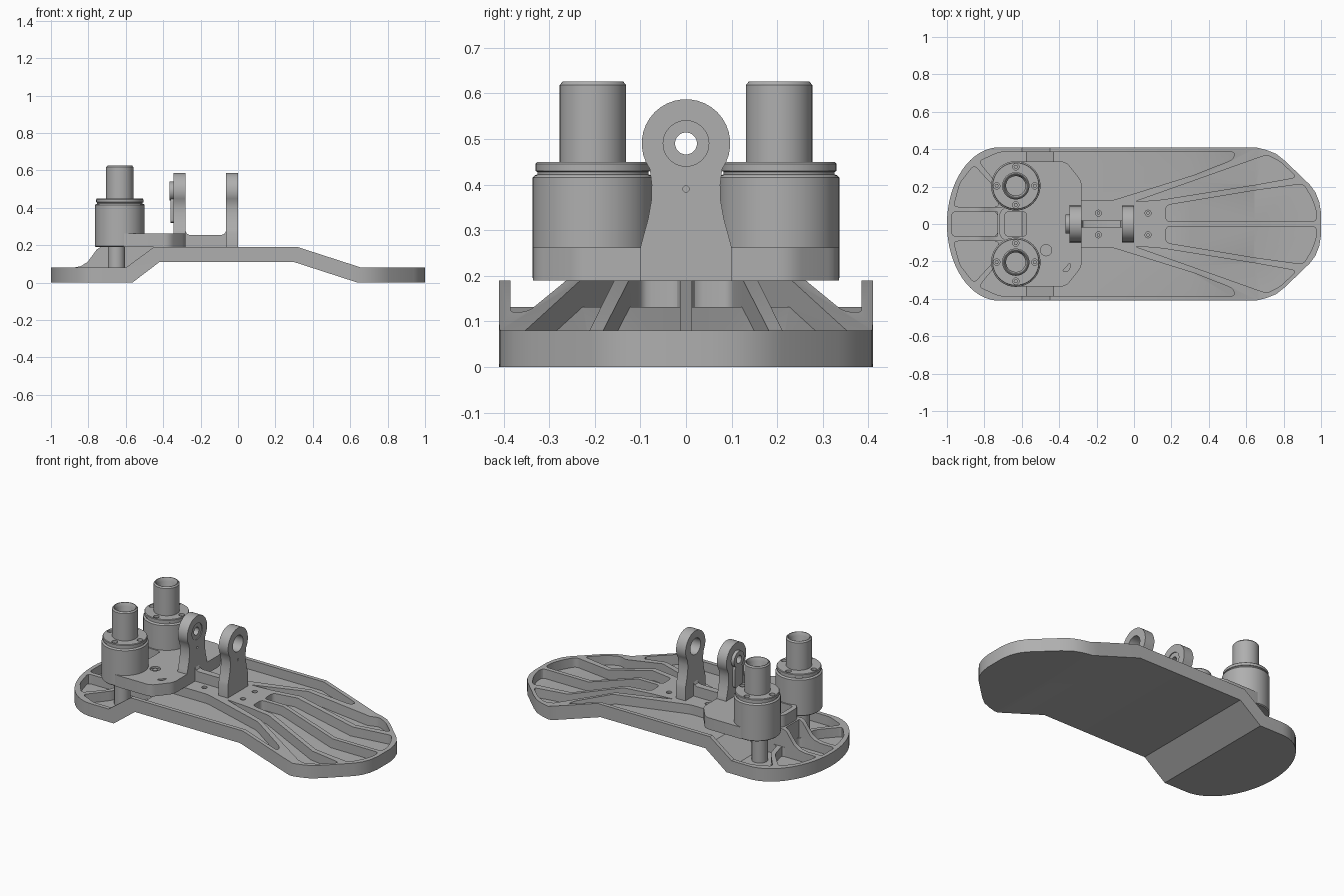
import bpy, bmesh
from math import sin, cos, pi, radians
from mathutils import Vector

if "Cube" in bpy.data.objects:
    bpy.data.objects.remove(bpy.data.objects["Cube"])

grey = bpy.data.materials.new("machined_grey")
grey.use_nodes = True
grey.diffuse_color = (0.43, 0.43, 0.43, 1)
grey.node_tree.nodes["Principled BSDF"].inputs["Base Color"].default_value = grey.diffuse_color
parts = []


def add(name, bm, keep=True):
    bmesh.ops.recalc_face_normals(bm, faces=bm.faces)
    mesh = bpy.data.meshes.new(name)
    bm.to_mesh(mesh)
    bm.free()
    mesh.materials.append(grey)
    obj = bpy.data.objects.new(name, mesh)
    bpy.context.collection.objects.link(obj)
    if keep:
        parts.append(obj)
    return obj


def prism(name, pts, axis, lo, hi, keep=True):
    """Extrude a 2D outline along x, y or z."""
    place = {"x": lambda a, b, h: (h, a, b),
             "y": lambda a, b, h: (a, h, b),
             "z": lambda a, b, h: (a, b, h)}[axis]
    bm = bmesh.new()
    low = [bm.verts.new(place(a, b, lo)) for a, b in pts]
    high = [bm.verts.new(place(a, b, hi)) for a, b in pts]
    bm.faces.new(low)
    bm.faces.new(high)
    n = len(pts)
    for i in range(n):
        j = (i + 1) % n
        bm.faces.new((low[i], low[j], high[j], high[i]))
    return add(name, bm, keep)


def circle(a, b, r, n=32):
    return [(a + r * cos(2 * pi * i / n), b + r * sin(2 * pi * i / n)) for i in range(n)]


def rect(a0, a1, b0, b1):
    return [(a0, b0), (a1, b0), (a1, b1), (a0, b1)]


def rounded(pts, r, steps=4):
    """Replace each corner by a short curve."""
    out = []
    for i, p in enumerate(pts):
        p, a, b = Vector(p), Vector(pts[i - 1]), Vector(pts[(i + 1) % len(pts)])
        start = p + (a - p).normalized() * min(r, (a - p).length * 0.45)
        end = p + (b - p).normalized() * min(r, (b - p).length * 0.45)
        for k in range(steps + 1):
            t = k / steps
            out.append(tuple(start * (1 - t) ** 2 + p * 2 * t * (1 - t) + end * t * t))
    return out


def lathe(name, profile, x, y):
    """Spin a closed (radius, height) profile round a vertical axis."""
    bm = bmesh.new()
    n = 48
    rings = [[bm.verts.new((x + r * cos(2 * pi * i / n), y + r * sin(2 * pi * i / n), z))
              for i in range(n)] for r, z in profile]
    for k in range(len(rings)):
        a, b = rings[k - 1], rings[k]
        for i in range(n):
            j = (i + 1) % n
            bm.faces.new((a[i], a[j], b[j], b[i]))
    return add(name, bm)


def boolean(obj, tool, op="DIFFERENCE"):
    mod = obj.modifiers.new("cut", "BOOLEAN")
    mod.operation, mod.solver, mod.object = op, "EXACT", tool
    deps = bpy.context.evaluated_depsgraph_get()
    mesh = bpy.data.meshes.new_from_object(obj.evaluated_get(deps))
    obj.modifiers.clear()
    obj.data = mesh
    bpy.data.objects.remove(tool)


def mirrored(half):
    return half + [(x, -y) for x, y in reversed(half)]


# Sole plate: plan outline crossed with the bent side profile
heel = [(-0.72 - 0.28 * cos(t * pi / 32), 0.41 * sin(t * pi / 32)) for t in range(1, 17)]
toe = [(0.6, 0.41), (0.66, 0.408), (0.71, 0.395), (0.76, 0.375), (0.81, 0.335),
       (0.94, 0.21), (0.97, 0.17), (0.99, 0.12), (1.0, 0.06)]
sole = prism("sole_plate", [(-1, 0)] + mirrored(heel + toe), "z", -0.1, 0.4)
side = [(-1.1, 0), (-0.565, 0), (-0.42, 0.11), (0.3, 0.11), (0.64, 0), (1.1, 0),
        (1.1, 0.08), (0.66, 0.08), (0.32, 0.19), (-0.45, 0.19), (-0.6, 0.08), (-1.1, 0.08)]
boolean(sole, prism("side_cutter", side, "y", -0.6, 0.6, False), "INTERSECT")

# Pockets between the ribs, with a floor that follows the bend
floor = [(-1.2, 0.022), (-0.575, 0.022), (-0.43, 0.132), (0.305, 0.132),
         (0.645, 0.022), (1.2, 0.022), (1.2, 0.5), (-1.2, 0.5)]
inner_toe = [(0.17, 0.013), (0.975, 0.013), (0.975, 0.07), (0.95, 0.14), (0.905, 0.215),
             (0.65, 0.18), (0.17, 0.1)]
outer_toe = [(0.0, 0.118), (0.15, 0.13), (0.65, 0.21), (0.87, 0.25), (0.78, 0.335), (0.71, 0.37)]
side_channel = [(-0.83, 0.335), (-0.72, 0.385), (0.54, 0.385), (0.53, 0.345), (0.32, 0.262),
                (-0.12, 0.125), (-0.45, 0.125), (-0.6, 0.092), (-0.69, 0.092), (-0.72, 0.2)]
heel_side = [(-0.965, 0.092), (-0.93, 0.22), (-0.855, 0.315), (-0.75, 0.2), (-0.72, 0.092)]
heel_mid = rect(-0.975, -0.73, -0.065, 0.065)
pockets = [heel_mid]
for s in (1, -1):
    pockets += [[(x, s * y) for x, y in p]
                for p in (inner_toe, outer_toe, side_channel, heel_side)]
for p in pockets:
    tool = prism("pocket_cutter", rounded(p, 0.025), "z", -0.05, 0.45, False)
    boolean(tool, prism("floor_cutter", floor, "y", -0.7, 0.7, False), "INTERSECT")
    boolean(sole, tool)
for x in (-0.19, 0.075):
    for y in (-0.058, 0.058):
        boolean(sole, prism("screw_cutter", circle(x, y, 0.016, 20), "z", 0.165, 0.3, False))
        prism("sole_screw", circle(x, y, 0.009, 12), "z", 0.16, 0.182)

# Heel fins that rise to carry the ankle plate
fin = [(-0.88, 0.02), (-0.88, 0.08), (-0.84, 0.088), (-0.805, 0.11), (-0.775, 0.15),
       (-0.755, 0.178), (-0.735, 0.19), (-0.43, 0.19), (-0.43, 0.14), (-0.58, 0.02)]
for s, label in ((1, "left"), (-1, "right")):
    y0, y1 = sorted((s * 0.065, s * 0.092))
    prism(label + "_heel_fin", fin, "y", y0, y1)
prism("heel_cross_wall", rect(-0.73, -0.71, -0.07, 0.07), "z", 0.02, 0.19)

# Ankle plate with its square window and small recesses
half_plate = [(-0.72, 0.1), (-0.69, 0.335), (-0.365, 0.335), (-0.28, 0.23)]
ankle = prism("ankle_plate", rounded(mirrored([(-0.72, 0.07), (-0.63, 0.12), (-0.63, 0.335)]
                                              + half_plate[2:]), 0.03), "z", 0.19, 0.262)
boolean(ankle, prism("window_cutter", rounded(rect(-0.69, -0.575, -0.065, 0.065), 0.02),
                     "z", 0.1, 0.4, False))
boolean(ankle, prism("ring_cutter", circle(-0.47, -0.14, 0.03), "z", 0.25, 0.4, False))
boolean(ankle, prism("slot_cutter", rounded([(-0.385, -0.255), (-0.345, -0.25), (-0.34, -0.205)],
                                            0.015), "z", 0.245, 0.4, False))
prism("recess_pin", circle(-0.47, -0.14, 0.015, 20), "z", 0.24, 0.258)

# Two ankle housings: drum, flange, tube, bolts and support post
housing = [(0.045, 0.2), (0.127, 0.19), (0.132, 0.195), (0.132, 0.415), (0.128, 0.42),
           (0.122, 0.422), (0.122, 0.428), (0.126, 0.43), (0.126, 0.445), (0.123, 0.449),
           (0.073, 0.449), (0.073, 0.618), (0.066, 0.626), (0.062, 0.626), (0.052, 0.605),
           (0.052, 0.35), (0.045, 0.35)]
for s, label in ((1, "left"), (-1, "right")):
    y = s * 0.204
    drum = lathe(label + "_ankle_housing", housing, -0.632, y)
    prism(label + "_tube_floor", circle(-0.632, y, 0.06), "z", 0.21, 0.36)
    prism(label + "_support_post", circle(-0.65, y, 0.046), "z", 0.02, 0.21)
    for a, b in circle(-0.632, y, 0.102, 4):
        boolean(drum, prism("bolt_cutter", circle(a, b, 0.017, 20), "z", 0.425, 0.5, False))
        prism(label + "_flange_bolt", circle(a, b, 0.011, 6), "z", 0.42, 0.438)


# Pivot brackets
def bracket(name, x0, x1, base, bore):
    head = [(0.097 * cos(radians(a)), 0.49 + 0.097 * sin(radians(a))) for a in range(-35, 216, 10)]
    flank = [(0.1, base), (0.1, 0.262), (0.094, 0.285), (0.083, 0.325), (0.076, 0.365),
             (0.075, 0.4)]
    obj = prism(name, flank + head + [(-y, z) for y, z in reversed(flank)], "x", x0, x1)
    boolean(obj, prism("bore_cutter", circle(0, 0.49, bore, 40), "x", x0 - 0.1, x1 + 0.1, False))
    boolean(obj, prism("pin_cutter", circle(0, 0.39, 0.007, 12), "x", x1 - 0.02, x1 + 0.1, False))
    return obj


bracket("front_bracket", -0.065, 0.0, 0.188, 0.05)
bracket("rear_bracket", -0.345, -0.28, 0.2, 0.05)
bearing = prism("rear_bearing", circle(0, 0.49, 0.05, 40), "x", -0.365, -0.285)
boolean(bearing, prism("bore_cutter", circle(0, 0.49, 0.024), "x", -0.5, 0, False))
prism("bearing_tab", rounded(rect(-0.035, 0.035, 0.32, 0.45), 0.015), "x", -0.362, -0.34)

# Low rib that ties the brackets together
tie = [(-0.29, 0.18), (-0.29, 0.275), (-0.28, 0.275), (-0.272, 0.26), (-0.255, 0.254),
       (-0.09, 0.254), (-0.073, 0.26), (-0.065, 0.275), (-0.055, 0.275), (-0.055, 0.18)]
prism("bracket_tie_rib", tie, "y", -0.02, 0.02)

# Smooth the curved walls and keep the edges crisp
bpy.ops.object.select_all(action="DESELECT")
for obj in parts:
    obj.select_set(True)
bpy.context.view_layer.objects.active = sole
bpy.ops.object.shade_smooth_by_angle(angle=radians(28))
